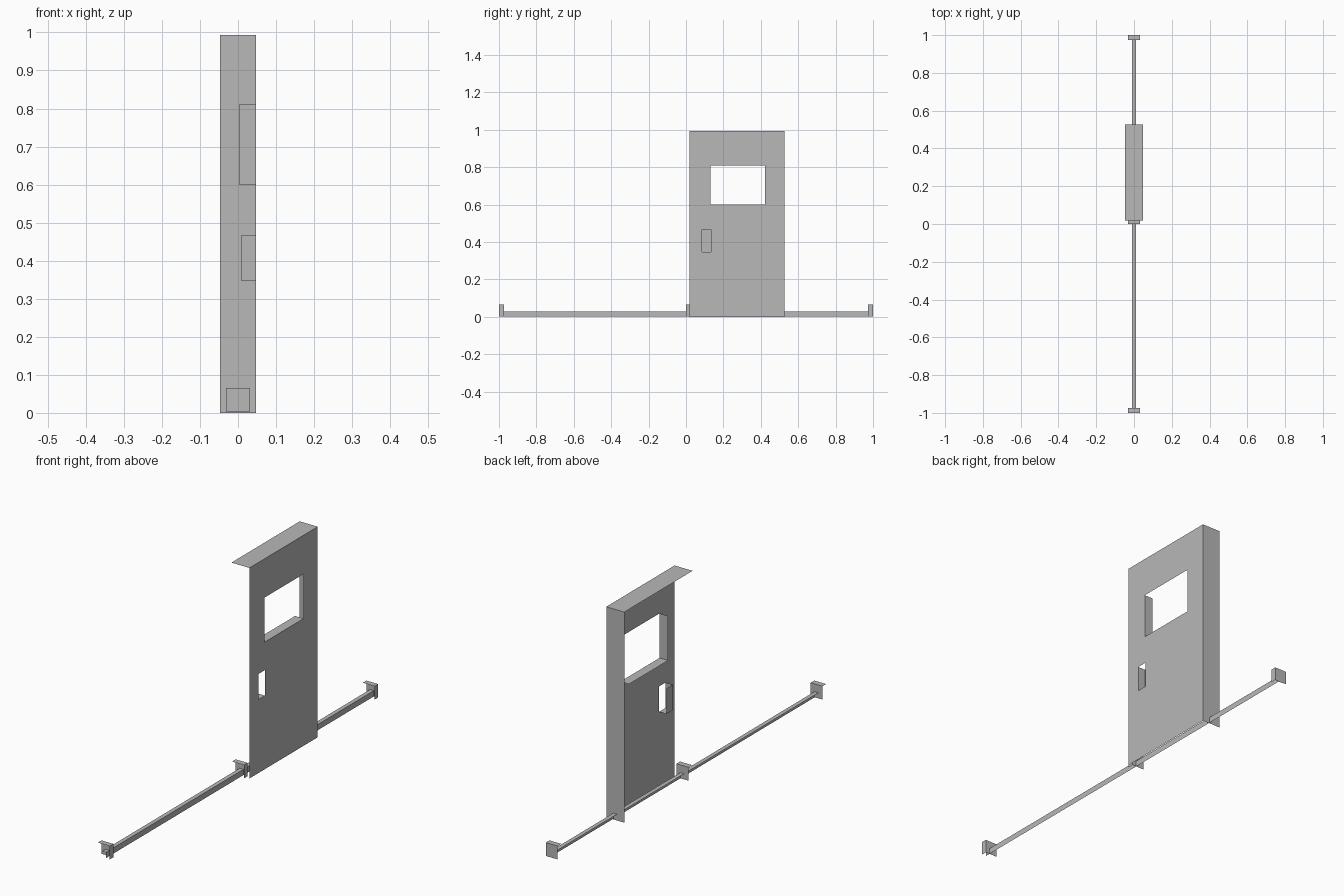
import bpy
import bmesh
from mathutils import Vector

cube = bpy.data.objects.get("Cube")
if cube:
    bpy.data.objects.remove(cube, do_unlink=True)

grey = bpy.data.materials.new("plain_grey")
grey.use_nodes = True
grey.diffuse_color = (0.48, 0.48, 0.48, 1)
grey.node_tree.nodes["Principled BSDF"].inputs["Base Color"].default_value = grey.diffuse_color


def finish(name, bm):
    bmesh.ops.remove_doubles(bm, verts=bm.verts, dist=0.0001)
    mesh = bpy.data.meshes.new(name)
    bm.to_mesh(mesh)
    bm.free()
    mesh.materials.append(grey)
    obj = bpy.data.objects.new(name, mesh)
    bpy.context.scene.collection.objects.link(obj)


def quad(bm, corners, facing):
    """Add one flat panel whose normal points along facing."""
    face = bm.faces.new([bm.verts.new(c) for c in corners])
    face.normal_update()
    if face.normal.dot(Vector(facing)) < 0:
        face.normal_flip()


def left_panel(bm, x, y0, y1, z0, z1):
    quad(bm, [(x, y0, z0), (x, y1, z0), (x, y1, z1), (x, y0, z1)], (1, 0, 0))


def back_panel(bm, x0, x1, y, z0, z1):
    quad(bm, [(x0, y, z0), (x1, y, z0), (x1, y, z1), (x0, y, z1)], (0, 1, 0))


def top_panel(bm, x0, x1, y0, y1, z):
    quad(bm, [(x0, y0, z), (x1, y0, z), (x1, y1, z), (x0, y1, z)], (0, 0, 1))


def open_shell(name, half, y0, y1, z0, z1):
    """Box with only its left, back and top sides."""
    bm = bmesh.new()
    left_panel(bm, half, y0, y1, z0, z1)
    back_panel(bm, -half, half, y1, z0, z1)
    top_panel(bm, -half, half, y0, y1, z1)
    finish(name, bm)


# Door: y0, y1, z0, z1 of the slab and its two openings
HALF = 0.047
slab = (0.018, 0.527, 0.0, 0.993)
window = (0.13, 0.422, 0.6, 0.81)
pull = (0.085, 0.133, 0.347, 0.467)
openings = (window, pull)

# Slab shell, with its left side laid out as a grid that skips the openings
bm = bmesh.new()
ys = sorted({v for r in (slab, window, pull) for v in r[:2]})
zs = sorted({v for r in (slab, window, pull) for v in r[2:]})
for ya, yb in zip(ys, ys[1:]):
    for za, zb in zip(zs, zs[1:]):
        yc, zc = (ya + yb) / 2, (za + zb) / 2
        if not any(r[0] < yc < r[1] and r[2] < zc < r[3] for r in openings):
            left_panel(bm, HALF, ya, yb, za, zb)
back_panel(bm, -HALF, HALF, slab[1], slab[2], slab[3])
top_panel(bm, -HALF, HALF, slab[0], slab[1], slab[3])
bmesh.ops.remove_doubles(bm, verts=bm.verts, dist=0.0001)
bmesh.ops.dissolve_limit(bm, angle_limit=0.01, verts=bm.verts, edges=bm.edges)
finish("door_slab", bm)

# Jamb and sill lining each opening
for name, (y0, y1, z0, z1), depth in (("window_reveal", window, 0.002),
                                      ("pull_recess", pull, 0.009)):
    bm = bmesh.new()
    back_panel(bm, depth, HALF, y0, z0, z1)
    top_panel(bm, depth, HALF, y0, y1, z0)
    if name == "pull_recess":
        left_panel(bm, depth, y0, y1, z0, z1)
    finish(name, bm)

# Floor rail and its three stops
open_shell("floor_rail", 0.01, -0.998, 0.998, 0.003, 0.03)
for name, start in (("front_stop", -1.0), ("middle_stop", 0.0), ("back_stop", 0.973)):
    open_shell(name, 0.031, start, start + 0.027, 0.003, 0.066)
